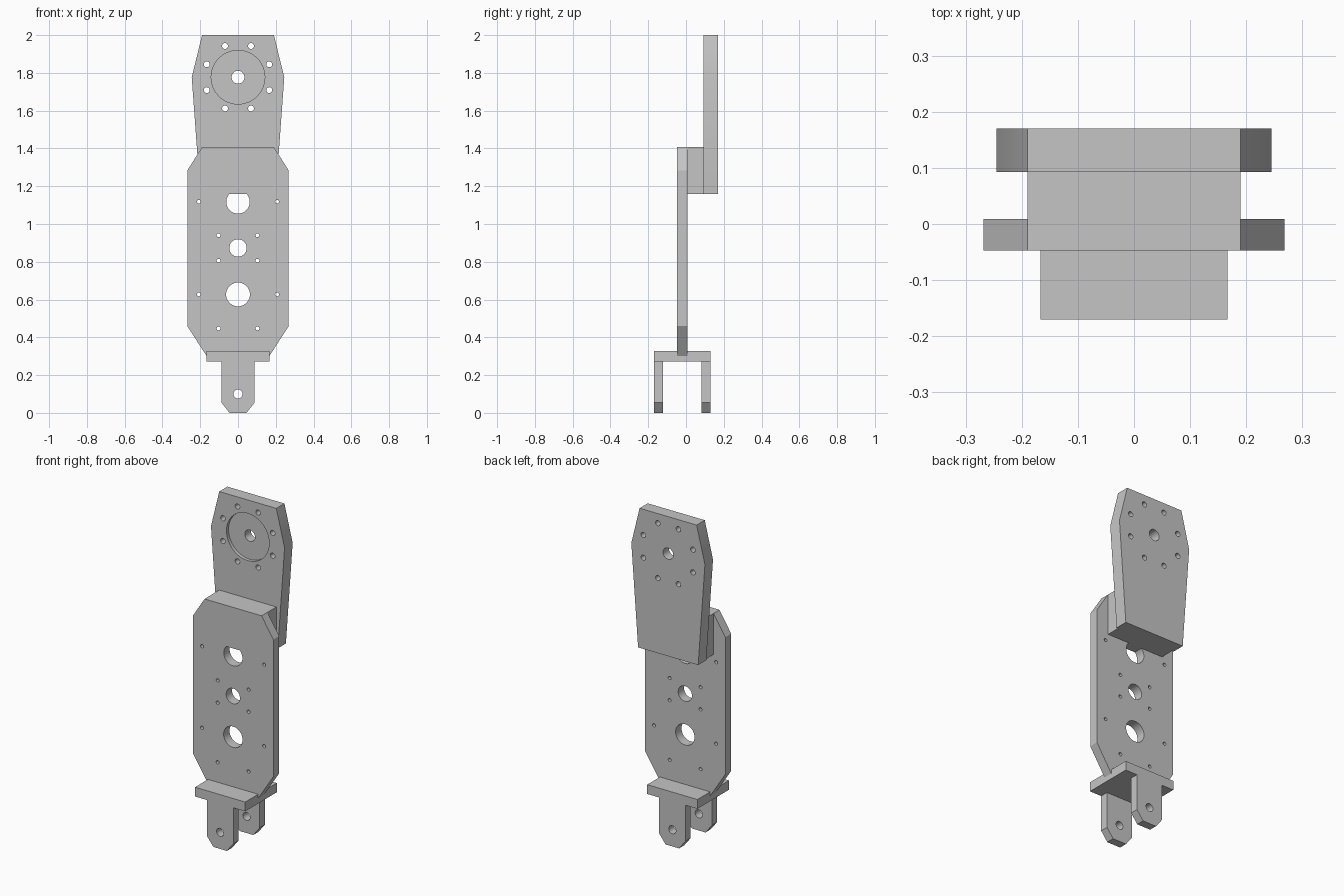
import bpy
import math
from mathutils import Matrix

cube = bpy.data.objects.get("Cube")
if cube:
    bpy.data.objects.remove(cube, do_unlink=True)

GREY = (0.56, 0.56, 0.56, 1.0)
metal = bpy.data.materials.new("light grey metal")
metal.use_nodes = True
metal.diffuse_color = GREY
metal.node_tree.nodes["Principled BSDF"].inputs["Base Color"].default_value = GREY


def mirrored(half):
    """Full outline from its right half, listed top to bottom."""
    return half + [(-x, z) for x, z in reversed(half)]


def circle(x, z, r, top=math.inf, n=40):
    """Round hole, cut flat at the height top."""
    steps = [2 * math.pi * i / n for i in range(n)]
    pts = [(x + r * math.cos(a), z + r * math.sin(a)) for a in steps]
    if top < z + r:
        reach = math.sqrt(r * r - (top - z) ** 2)
        cut = [p for p in pts if p[1] < top]
        start = next(i for i, p in enumerate(pts) if p[1] >= top)
        cut[start:start] = [(x + reach, top), (x - reach, top)]
        pts = cut
    return pts


def plate(name, outline, y0, y1, holes=()):
    """Flat plate facing the front, with holes right through it."""
    curve = bpy.data.curves.new(name, "CURVE")
    curve.dimensions = "2D"
    curve.fill_mode = "BOTH"
    curve.extrude = (y1 - y0) / 2
    for loop in [outline, *holes]:
        spline = curve.splines.new("POLY")
        spline.points.add(len(loop) - 1)
        for point, (x, z) in zip(spline.points, loop):
            point.co = (x, z, 0, 1)
        spline.use_cyclic_u = True
    obj = bpy.data.objects.new(name, curve)
    bpy.context.collection.objects.link(obj)
    bpy.ops.object.select_all(action="DESELECT")
    obj.select_set(True)
    bpy.context.view_layer.objects.active = obj
    bpy.ops.object.convert(target="MESH")
    obj = bpy.context.object
    obj.name = name
    place = Matrix.Translation((0, (y0 + y1) / 2, 0)) @ Matrix.Rotation(math.pi / 2, 4, "X")
    obj.data.transform(place)
    # Weld the caps to the rim
    bpy.ops.object.mode_set(mode="EDIT")
    bpy.ops.mesh.select_all(action="SELECT")
    bpy.ops.mesh.remove_doubles(threshold=0.0002)
    bpy.ops.mesh.normals_make_consistent(inside=False)
    bpy.ops.object.mode_set(mode="OBJECT")
    obj.data.materials.clear()
    obj.data.materials.append(metal)
    bpy.ops.object.shade_smooth_by_angle(angle=math.radians(30))
    return obj


# Main plate: three large holes and pairs of screw holes
BLOCK_BOTTOM, BLOCK_TOP = 1.16, 1.407
main_holes = [circle(0, 1.117, 0.062, top=BLOCK_BOTTOM),
              circle(0, 0.873, 0.046), circle(0, 0.627, 0.063)]
for x, z in [(0.207, 1.118), (0.207, 0.627), (0.103, 0.94), (0.103, 0.806), (0.103, 0.447)]:
    main_holes += [circle(s * x, z, 0.01, n=20) for s in (-1, 1)]
plate("main_plate",
      mirrored([(0.19, BLOCK_TOP), (0.268, 1.284), (0.268, 0.459), (0.165, 0.299)]),
      -0.047, 0.009, main_holes)

# Spacer block between the two plates
plate("spacer_block", mirrored([(0.19, BLOCK_TOP), (0.19, BLOCK_BOTTOM)]), 0.009, 0.093)

# Upper plate: centre hole, ring of bolt holes and a shallow round recess
HUB = 1.777
upper_holes = [circle(0, HUB, 0.034)]
for i in range(8):
    a = math.radians(22.5 + 45 * i)
    upper_holes.append(circle(0.179 * math.cos(a), HUB + 0.179 * math.sin(a), 0.0155, n=24))
upper = plate("upper_plate",
              mirrored([(0.19, 2.0), (0.245, HUB), (0.2, BLOCK_BOTTOM)]),
              0.093, 0.17, upper_holes)
cutter = plate("recess_cutter", circle(0, HUB, 0.142, n=64), 0.05, 0.113)
recess = upper.modifiers.new("recess", "BOOLEAN")
recess.operation = "DIFFERENCE"
recess.solver = "EXACT"
recess.object = cutter
bpy.ops.object.select_all(action="DESELECT")
upper.select_set(True)
bpy.context.view_layer.objects.active = upper
bpy.ops.object.modifier_apply(modifier=recess.name)
bpy.data.objects.remove(cutter, do_unlink=True)
# Only the curved walls stay smooth; faces across the front and back are flat
bpy.ops.object.shade_smooth_by_angle(angle=math.radians(30))
for face in upper.data.polygons:
    if abs(face.normal.y) > 0.9:
        face.use_smooth = False

# Forked bracket at the foot
FRONT, BACK, THICK = -0.17, 0.13, 0.049
plate("bracket_bridge", mirrored([(0.167, 0.327), (0.167, 0.271)]), FRONT, BACK)
leg = mirrored([(0.088, 0.271), (0.088, 0.055), (0.045, 0.0)])
for name, y in [("front_leg", FRONT), ("back_leg", BACK - THICK)]:
    plate(name, leg, y, y + THICK, [circle(0, 0.1, 0.024)])
